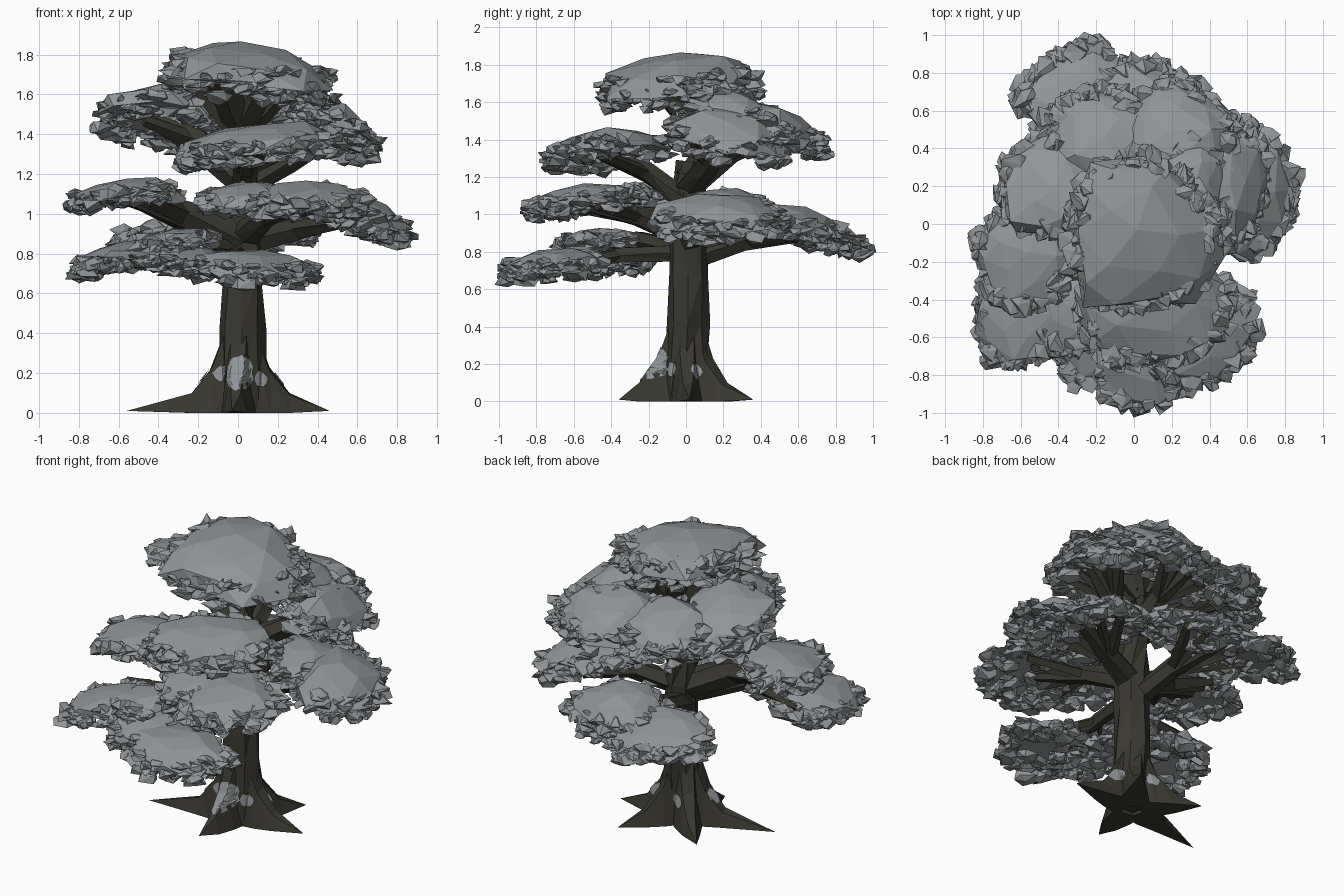
import bpy, bmesh, math, random
from mathutils import Vector

random.seed(7)
if "Cube" in bpy.data.objects:
    bpy.data.objects.remove(bpy.data.objects["Cube"], do_unlink=True)


def material(name, color):
    m = bpy.data.materials.new(name)
    m.use_nodes = True
    m.diffuse_color = color
    bsdf = m.node_tree.nodes["Principled BSDF"]
    bsdf.inputs["Base Color"].default_value = color
    bsdf.inputs["Roughness"].default_value = 0.9
    return m


LEAF = material("leaf_grey", (0.28, 0.30, 0.31, 1))
BARK = material("dark_bark", (0.040, 0.038, 0.029, 1))


def make_object(name, bm, mat):
    bmesh.ops.recalc_face_normals(bm, faces=bm.faces)
    mesh = bpy.data.meshes.new(name)
    bm.to_mesh(mesh)
    bm.free()
    mesh.materials.append(mat)
    obj = bpy.data.objects.new(name, mesh)
    bpy.context.collection.objects.link(obj)
    return obj


def jitter(amount):
    return Vector([random.uniform(-amount, amount) for _ in range(3)])


def tube(bm, path, radii, sides=6, rough=0.12):
    """Faceted tube through the path, closed at both ends."""
    pts = [Vector(p) for p in path]
    rings = []
    for i, p in enumerate(pts):
        along = pts[min(i + 1, len(pts) - 1)] - pts[max(i - 1, 0)]
        turn = along.to_track_quat('Z', 'Y')
        ring = []
        for k in range(sides):
            a = math.tau * k / sides
            r = radii[i] * random.uniform(1 - rough, 1 + rough)
            ring.append(bm.verts.new(p + turn @ Vector((r * math.cos(a), r * math.sin(a), 0))))
        rings.append(ring)
    for low, high in zip(rings, rings[1:]):
        for k in range(sides):
            n = (k + 1) % sides
            bm.faces.new((low[k], low[n], high[n]))
            bm.faces.new((low[k], high[n], high[k]))
    bm.faces.new(rings[0][::-1])
    bm.faces.new(rings[-1])


# Trunk with a flared foot
bm = bmesh.new()
tube(bm, [(0.02, 0, 0.02), (0.02, 0, 0.22), (0.02, 0.01, 0.42), (0.02, 0.01, 0.68),
          (0.02, 0.01, 0.9), (0.03, 0.02, 1.12), (0.03, 0.04, 1.28)],
     [0.125, 0.125, 0.11, 0.104, 0.105, 0.09, 0.085], 8)

# Roots: wedges with a ridge falling from the trunk to a pointed tip
for x, y in [(-0.56, -0.12), (-0.03, -0.36), (0.46, 0.02), (0.24, 0.36), (-0.28, 0.29)]:
    tip = Vector((x, y, 0))
    out = tip.normalized()
    side = Vector((-out.y, out.x, 0))
    sections = []
    for reach, width, height in [(0.05, 0.09, 0.5), (0.15, 0.08, 0.23), (0.25, 0.055, 0.10)]:
        c = out * min(reach, tip.length * 0.7) + Vector((0.01, 0, 0))
        sections.append([bm.verts.new(c + side * width),
                         bm.verts.new(c + side * width * 0.45 + Vector((0, 0, height))),
                         bm.verts.new(c - side * width * 0.45 + Vector((0, 0, height * 0.9))),
                         bm.verts.new(c - side * width)])
    for a, b in zip(sections, sections[1:]):
        for k in range(4):
            n = (k + 1) % 4
            bm.faces.new((a[k], a[n], b[n]))
            bm.faces.new((a[k], b[n], b[k]))
    end = bm.verts.new(tip + Vector((0, 0, 0.01)))
    for k in range(4):
        bm.faces.new((sections[-1][k], sections[-1][(k + 1) % 4], end))
    bm.faces.new(sections[0])
for v in bm.verts:
    v.co.z = max(v.co.z, 0)
trunk = make_object("trunk", bm, BARK)

# Moss patches: thin plates draped over the foot of the trunk
bm = bmesh.new()
COUNT = 18
for angle, height, width, tall in [(-95, 0.20, 0.068, 0.09), (-140, 0.2, 0.035, 0.04), (-40, 0.17, 0.04, 0.04),
                                   (20, 0.16, 0.04, 0.045), (110, 0.17, 0.035, 0.04), (190, 0.18, 0.035, 0.04)]:
    d = Vector((math.cos(math.radians(angle)), math.sin(math.radians(angle)), 0))
    across = Vector((-d.y, d.x, 0))

    def drape(u, w):
        start = d * 0.9 + across * u + Vector((0.02, 0, height + w))
        return bm.verts.new(trunk.ray_cast(start, -d)[1] + d * 0.009)

    wobble = [random.uniform(0.88, 1.1) for _ in range(COUNT)]
    rings = [[drape(0, 0)] * COUNT]
    for s in (0.17, 0.34, 0.5, 0.67, 0.84, 1):
        rings.append([drape(s * width * wobble[k] * math.cos(k * math.tau / COUNT),
                            s * tall * wobble[k] * math.sin(k * math.tau / COUNT)) for k in range(COUNT)])
    for inner, outer in zip(rings, rings[1:]):
        for k in range(COUNT):
            n = (k + 1) % COUNT
            bm.faces.new((inner[k], outer[k], outer[n]))
            if inner[k] != inner[n]:
                bm.faces.new((inner[k], outer[n], inner[n]))
make_object("moss_patches", bm, LEAF)

# Branches: start, elbow, end, start radius
branches = {
    "low_front_right_branch": [(0, 0, 0.80), (-0.25, -0.25, 0.86), (-0.55, -0.45, 0.80), 0.055],
    "low_front_branch": [(0, 0, 0.80), (-0.02, -0.35, 0.78), (-0.02, -0.65, 0.73), 0.05],
    "right_branch": [(0, 0, 0.86), (-0.25, -0.06, 0.99), (-0.55, -0.15, 1.09), 0.095],
    "left_branch": [(0, 0, 0.86), (0.25, 0.08, 0.92), (0.58, 0.2, 0.98), 0.08],
    "back_branch": [(0, 0, 0.76), (-0.05, 0.3, 0.86), (-0.12, 0.7, 0.9), 0.08],
    "front_left_branch": [(0.02, 0, 0.88), (0.14, -0.25, 0.99), (0.3, -0.55, 1.05), 0.07],
    "middle_front_branch": [(0.03, 0, 1.08), (0.04, -0.2, 1.22), (0.06, -0.45, 1.32), 0.07],
    "upper_right_branch": [(0.03, 0.02, 1.16), (-0.2, 0.12, 1.36), (-0.45, 0.2, 1.48), 0.08],
    "upper_left_branch": [(0.03, 0.02, 1.14), (0.25, 0.12, 1.27), (0.5, 0.2, 1.40), 0.075],
    "upper_back_branch": [(0.03, 0.02, 1.16), (0.03, 0.25, 1.33), (0, 0.5, 1.42), 0.08],
    "top_branch": [(0.03, 0.03, 1.2), (0.02, 0.1, 1.44), (0.03, 0, 1.7), 0.09],
}
for name, (start, elbow, end, r) in branches.items():
    bm = bmesh.new()
    tube(bm, [start, elbow, end], [r, r * 0.85, r * 0.5], 6, 0.2)
    # Forks fanning out under the leaves
    e, t = Vector(elbow), Vector(end)
    side = (t - e).cross(Vector((0, 0, 1)))
    for s in (-0.7, -0.35, 0.35, 0.7):
        tube(bm, [e, t + side * s - (t - e) * abs(s) * 0.2], [r * 0.6, r * 0.35], 4, 0.2)
    make_object(name, bm, BARK)

# Limbs flaring out below the crown
bm = bmesh.new()
for k in range(6):
    a = math.tau * k / 6
    tube(bm, [(0.02, 0.1, 1.42), (0.03 + 0.24 * math.cos(a), 0.04 + 0.2 * math.sin(a), 1.69)], [0.08, 0.07], 5)
make_object("crown_limbs", bm, BARK)


def foliage(name, lobes, droop=(0, 0)):
    """Broad faceted domes, hollow below, with crumpled leaf clumps round the rim."""
    bm = bmesh.new()
    for x, y, z, rx, ry, h in lobes:
        centre = Vector((x, y, z))
        phase = random.uniform(0, math.tau)

        def place(p):
            a = math.atan2(p.y, p.x)
            w = 1 + 0.06 * math.sin(3 * a + phase) + 0.04 * math.sin(5 * a)
            lean = p.x * rx * droop[0] + p.y * ry * droop[1]
            return centre + Vector((p.x * rx * w, p.y * ry * w, p.z * h + lean))

        for v in bmesh.ops.create_icosphere(bm, subdivisions=2, radius=1)["verts"]:
            p = v.co + jitter(0.09)
            if p.z < 0:
                p.z *= -0.2
            v.co = place(p * 0.96)
        for i in range(int(190 * (rx + ry))):
            a = random.uniform(0, math.tau)
            if i % 6:
                level = random.uniform(-0.35, 0.45)
                d = random.uniform(0.78, 0.95) * math.sqrt(1 - max(level, 0) ** 2)
            else:
                level = random.uniform(-0.1, 0.1)
                d = random.uniform(0.4, 0.8)
            c = place(Vector((d * math.cos(a), d * math.sin(a), level)))
            size = random.uniform(0.028, 0.05)
            for v in bmesh.ops.create_icosphere(bm, subdivisions=1, radius=size)["verts"]:
                q = v.co + jitter(size * 0.5)
                v.co = c + Vector((q.x * 1.25, q.y * 1.25, q.z * 0.7))
    make_object(name, bm, LEAF)


# Leaf pads, lobes as x, y, z, radius x, radius y, height
foliage("crown_leaves", [(0.04, -0.05, 1.67, 0.44, 0.44, 0.21)], (-0.1, 0.07))
foliage("upper_ring_leaves", [(-0.42, 0.2, 1.47, 0.30, 0.30, 0.17),
                              (-0.15, 0.46, 1.43, 0.34, 0.27, 0.14),
                              (0.20, 0.48, 1.43, 0.34, 0.27, 0.16)], (0, -0.3))
foliage("upper_left_leaves", [(0.49, 0.22, 1.39, 0.22, 0.34, 0.18),
                              (0.31, 0.22, 1.55, 0.2, 0.24, 0.12)], (-0.3, -0.15))
foliage("middle_front_leaves", [(0.1, -0.44, 1.32, 0.43, 0.33, 0.14)], (0.1, 0.08))
foliage("front_left_leaves", [(0.34, -0.55, 1.05, 0.31, 0.32, 0.12),
                              (0.1, -0.45, 1.06, 0.28, 0.3, 0.1)], (0, 0.12))
foliage("right_leaves", [(-0.57, -0.17, 1.08, 0.28, 0.28, 0.1)], (0.12, 0))
foliage("left_leaves", [(0.62, 0.18, 0.96, 0.23, 0.37, 0.14),
                        (0.42, 0.2, 1.01, 0.25, 0.28, 0.11)], (-0.33, 0))
foliage("back_leaves", [(-0.28, 0.68, 0.86, 0.33, 0.28, 0.11),
                        (0.06, 0.62, 0.91, 0.31, 0.26, 0.13)], (0, -0.2))
foliage("low_front_right_leaves", [(-0.59, -0.47, 0.76, 0.27, 0.29, 0.11),
                                   (-0.34, -0.45, 0.82, 0.23, 0.23, 0.1)], (0.22, 0))
foliage("low_front_leaves", [(0.06, -0.71, 0.71, 0.34, 0.27, 0.12),
                             (-0.2, -0.62, 0.74, 0.25, 0.23, 0.09)], (-0.08, 0.1))
